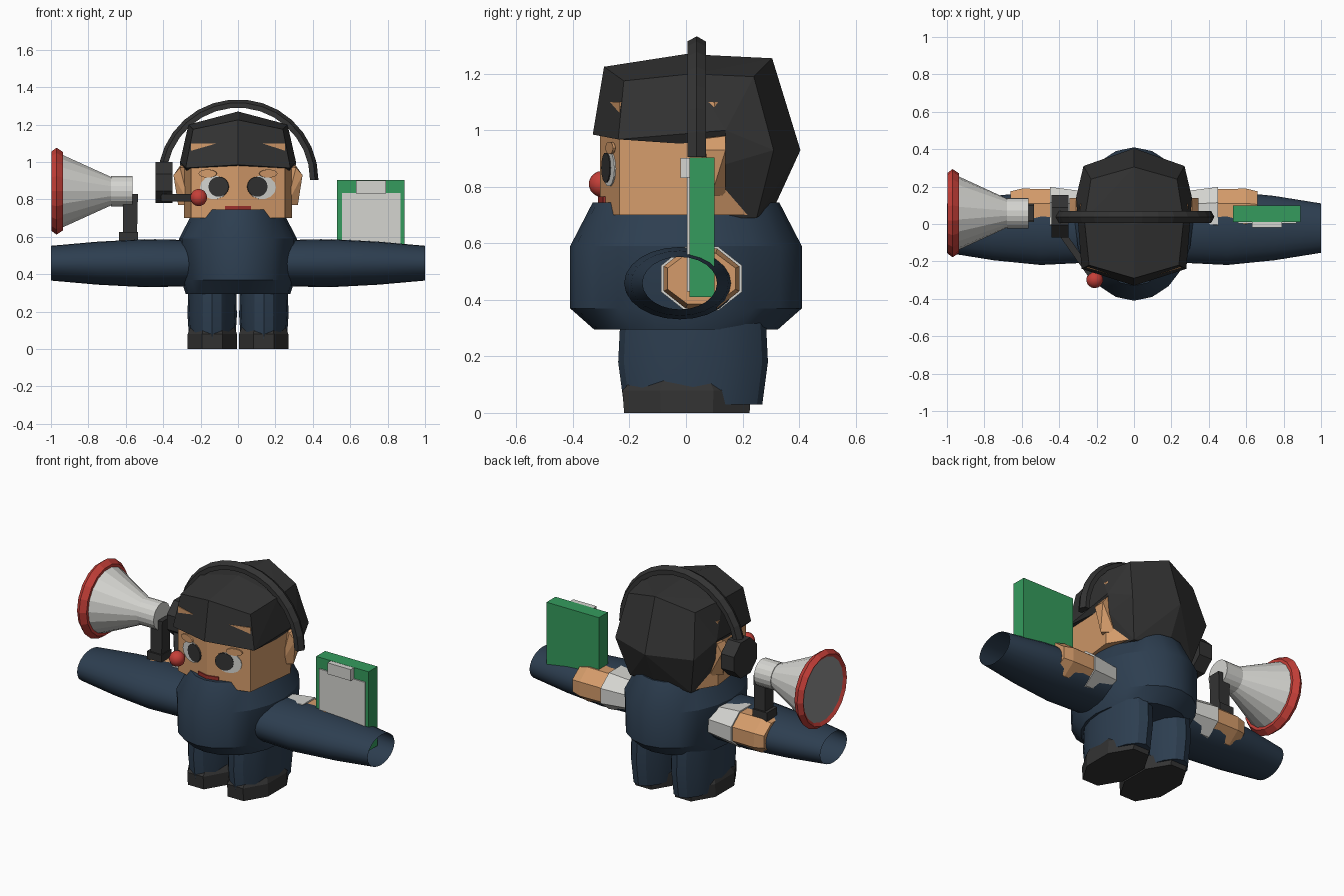
import bpy, bmesh
from math import sin, cos, pi, radians, atan2
from mathutils import Vector

cube = bpy.data.objects.get("Cube")
if cube:
    bpy.data.objects.remove(cube, do_unlink=True)


def material(name, r, g, b):
    m = bpy.data.materials.new(name)
    m.use_nodes = True
    m.diffuse_color = (r, g, b, 1)
    m.node_tree.nodes["Principled BSDF"].inputs["Base Color"].default_value = (r, g, b, 1)
    return m


navy = material("navy cloth", .026, .048, .08)
black = material("charcoal", .033, .033, .033)
skin = material("skin", .66, .33, .145)
white = material("light grey", .66, .66, .63)
red = material("red", .56, .05, .04)
dark_red = material("dark red", .33, .03, .025)
green = material("green", .035, .33, .11)
grey = material("mid grey", .28, .28, .28)


def finish(name, bm, mat, smooth=False):
    bmesh.ops.recalc_face_normals(bm, faces=bm.faces)
    me = bpy.data.meshes.new(name)
    bm.to_mesh(me)
    bm.free()
    me.materials.append(mat)
    ob = bpy.data.objects.new(name, me)
    bpy.context.collection.objects.link(ob)
    if smooth:
        bpy.ops.object.select_all(action='DESELECT')
        ob.select_set(True)
        bpy.context.view_layer.objects.active = ob
        bpy.ops.object.shade_smooth_by_angle(angle=radians(28))
    return ob


def ring(axis, pos, centre, radii, n, flat=False):
    """Ellipse across an axis; flat turns it so that flat sides face out."""
    pts = []
    k = 1 / cos(pi / n) if flat else 1
    for i in range(n):
        a = 2 * pi * (i + (.5 if flat else 0)) / n
        p = [centre[0] + radii[0] * k * cos(a), centre[1] + radii[1] * k * sin(a)]
        p.insert("xyz".index(axis), pos)
        pts.append(p)
    return pts


def loft(name, rings, mat, caps=True, smooth=False):
    bm = bmesh.new()
    loops = [[bm.verts.new(p) for p in r] for r in rings]
    n = len(loops[0])
    for a, b in zip(loops, loops[1:]):
        for i in range(n):
            j = (i + 1) % n
            bm.faces.new((a[i], a[j], b[j], b[i]))
    if caps:
        bm.faces.new(loops[0])
        bm.faces.new(loops[-1])
    return finish(name, bm, mat, smooth)


def hull(name, pts, mat, mirror=False):
    bm = bmesh.new()
    pts = set(pts)
    if mirror:
        pts |= {(-x, y, z) for x, y, z in pts}
    for p in sorted(pts):
        bm.verts.new(p)
    res = bmesh.ops.convex_hull(bm, input=bm.verts)
    loose = [v for v in bm.verts if not v.link_faces]
    bmesh.ops.delete(bm, geom=loose, context='VERTS')
    bmesh.ops.dissolve_limit(bm, angle_limit=radians(2), verts=bm.verts, edges=bm.edges)
    return finish(name, bm, mat)


def box(name, x, y, z, mat):
    return hull(name, [(a, b, c) for a in x for b in y for c in z], mat)


# Torso
loft("torso", [ring("z", z, (0, 0), (rx, ry), 20) for z, rx, ry in
               ((.295, .28, .325), (.37, .305, .41), (.59, .315, .41), (.745, .235, .33))],
     navy, smooth=True)

for s, side in ((1, "left"), (-1, "right")):
    # Trouser legs and shoes
    loft(side + "_leg", [ring("z", z, (s * .138, .025), (rx, ry), 16) for z, rx, ry in
                         ((.03, .122, .245), (.18, .132, .265), (.34, .128, .257))],
         navy, smooth=True)
    loft(side + "_shoe", [ring("z", z, (s * .137, .003), (rx, ry), 8, True) for z, rx, ry in
                          ((0, .132, .222), (.08, .132, .228), (.12, .115, .19))], black)
    # Open sleeves
    loft(side + "_sleeve", [ring("x", s * x, (-.022, .459), (ry, rz), 24) for x, ry, rz in
                            ((.25, .185, .124), (.5, .197, .128), (.75, .172, .115), (1, .132, .093))],
         navy, caps=False, smooth=True)
    # Cuffs and hands
    loft(side + "_cuff", [ring("x", s * x, (.055, .475), (ry, rz), 8, True) for x, ry, rz in
                          ((.27, .12, .095), (.45, .143, .113))], white)
    loft(side + "_hand", [ring("x", s * x, (.055, .475), (ry, rz), 8, True) for x, ry, rz in
                          ((.44, .132, .104), (.6, .134, .106), (.66, .12, .09))], skin)
    # Ears
    hull(side + "_ear", [(s * x, y, z) for x, y, z in
                         ((.26, .05, .77), (.26, .14, .77), (.32, .09, .77), (.345, .07, .93),
                          (.345, .14, .93), (.31, .06, .97), (.31, .14, .98), (.26, .1, .98))], skin)
    # Eyes and lids, turned to follow the face
    slope = atan2(.07, .25)
    for part, x, z, rx, rz, front, mat in (("eye_white", .127, .864, .078, .063, -.005, white),
                                           ("pupil", .102, .868, .056, .054, -.009, black),
                                           ("eyelid", .16, .938, .05, .022, -.012, skin)):
        ob = loft(side + "_" + part, [ring("y", y, (0, 0), (rx, rz), 14)
                                      for y in (front, front + .009)], mat)
        ob.location = (s * x, -.305 + .28 * x, z)
        ob.rotation_euler.z = s * slope

# Head
hull("head", [(x, y, z) for z in (.7, 1.1) for x, y in
              ((0, -.305), (.25, -.235), (.29, .1), (.2, .25))], skin, True)
hull("mouth", [(x, y, z) for z in (.74, .766) for x, y in
               ((0, -.312), (.07, -.293), (.07, -.27))], dark_red, True)

# Hair: cap and lower back
hull("hair_cap", [(0, -.29, 1.225), (.24, -.22, 1.175), (0, 0, 1.27), (.265, .02, 1.2),
                  (0, .305, 1.255), (.23, .24, 1.19), (0, -.33, .985), (.28, -.24, .968),
                  (.31, .14, 1.0), (0, .405, .93), (.27, .31, .93)], black, True)
hull("hair_back", [(.31, .14, 1.0), (.27, .31, .93), (0, .405, .93), (0, .32, .745),
                   (.21, .25, .69), (.23, .13, .69), (.3, .14, .88)], black, True)

# Headset
section = ((.43, .038), (.412, .07), (.385, .07), (.385, .005), (.412, .005))
loft("headband", [[(r * cos(a), y, .905 + r * sin(a)) for r, y in section]
                  for a in (radians(168) * i / 14 for i in range(15))], black)
loft("earpiece", [ring("x", x, (.042, .89), (.113, .11), 8, True) for x in (-.44, -.35)], black)
hull("microphone_arm", [(x + d, y + d, z) for x, y in ((-.4, -.03), (-.23, -.27))
                        for d in (-.013, .013) for z in (.79, .83)], black)
bm = bmesh.new()
bmesh.ops.create_uvsphere(bm, u_segments=14, v_segments=9, radius=.046)
bmesh.ops.translate(bm, verts=bm.verts, vec=Vector((-.21, -.298, .81)))
finish("microphone_ball", bm, red, True)

# Clipboard
box("clipboard", (.53, .89), (.012, .1), (.41, .903), green)
box("paper", (.555, .87), (.004, .013), (.43, .835), white)
box("paper_clip", (.63, .79), (-.02, .013), (.832, .902), white)


# Megaphone
def horn(name, profile, mat, caps=True):
    return loft(name, [ring("x", x, (.058, .844), (r, r), 18) for x, r in profile], mat, caps)


horn("megaphone_horn", ((-.945, .2), (-.68, .078), (-.68, .082), (-.565, .082)), white)
horn("megaphone_rim", ((-.985, .195), (-.998, .215), (-.97, .236), (-.935, .212), (-.935, .19),
                       (-.985, .195)), red, False)
horn("megaphone_mouth", ((-.985, .2), (-.978, .2)), grey)
hull("megaphone_handle", [(x, y, z) for y in (.02, .1) for x, z in
                          ((-.615, .61), (-.54, .61), (-.535, .83), (-.615, .83))], black)
box("megaphone_handle_foot", (-.635, -.535), (.01, .11), (.57, .625), black)
